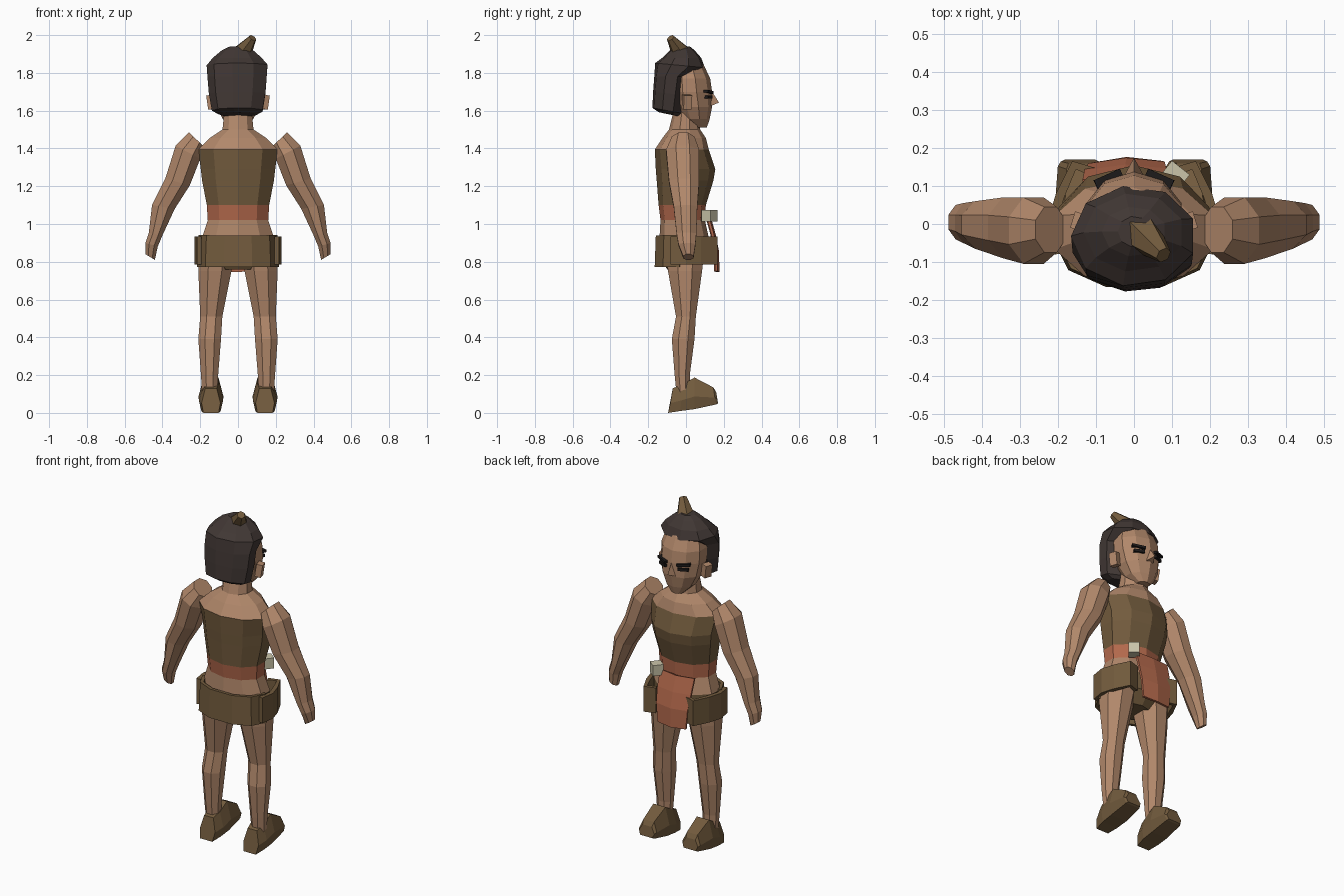
import bpy, bmesh, math
from mathutils import Vector, Matrix

cube = bpy.data.objects.get("Cube")
if cube:
    bpy.data.objects.remove(cube, do_unlink=True)


def material(name, rgb):
    m = bpy.data.materials.new(name)
    m.use_nodes = True
    m.diffuse_color = (*rgb, 1)
    m.node_tree.nodes["Principled BSDF"].inputs["Base Color"].default_value = (*rgb, 1)
    return m


SKIN = material("skin", (0.44, 0.245, 0.145))
HIDE = material("brown hide", (0.17, 0.105, 0.047))
CLOTH = material("rust cloth", (0.45, 0.14, 0.072))
HAIR = material("dark hair", (0.052, 0.038, 0.034))
BONE = material("pale bone", (0.6, 0.56, 0.4))
BLACK = material("eye black", (0.012, 0.01, 0.01))


def finish(name, bm, mats):
    bmesh.ops.recalc_face_normals(bm, faces=bm.faces)
    me = bpy.data.meshes.new(name)
    bm.to_mesh(me)
    bm.free()
    for m in mats:
        me.materials.append(m)
    ob = bpy.data.objects.new(name, me)
    bpy.context.collection.objects.link(ob)
    return ob


def loft(name, rings, mats, n=8, side=1, bands=None):
    """Skin rings (x0, x1, z0, z1, y0, y1, lift): z runs z0..z1 across x, lift tilts along y."""
    bm = bmesh.new()
    angles = [2 * math.pi * (i + 0.5) / n for i in range(n)]
    mx, my = max(map(math.cos, angles)), max(map(math.sin, angles))
    loops = []
    for x0, x1, z0, z1, y0, y1, *lift in rings:
        loop = []
        for a in angles:
            u, v = math.cos(a) / mx, math.sin(a) / my
            z = (z0 + z1) / 2 + u * (z1 - z0) / 2 + v * sum(lift)
            x = (x0 + x1) / 2 + u * (x1 - x0) / 2
            loop.append(bm.verts.new((side * x, (y0 + y1) / 2 + v * (y1 - y0) / 2, z)))
        loops.append(loop)
    for k, (a, b) in enumerate(zip(loops, loops[1:])):
        for i in range(n):
            j = (i + 1) % n
            f = bm.faces.new((a[i], a[j], b[j], b[i]))
            f.material_index = bands[k] if bands else 0
    bm.faces.new(loops[0]).material_index = bands[0] if bands else 0
    bm.faces.new(loops[-1]).material_index = bands[-1] if bands else 0
    return finish(name, bm, mats)


def level(w, z, y0, y1, lift=0):
    return (-w, w, z, z, y0, y1, lift)


def sheet(name, rows, mat, thickness):
    """Grid of points thickened into a panel."""
    bm = bmesh.new()
    grid = [[bm.verts.new(p) for p in row] for row in rows]
    for r, s in zip(grid, grid[1:]):
        for i in range(len(r) - 1):
            bm.faces.new((r[i], r[i + 1], s[i + 1], s[i]))
    ob = finish(name, bm, [mat])
    mod = ob.modifiers.new("thickness", "SOLIDIFY")
    mod.thickness, mod.offset = thickness, 0
    return ob


def block(name, center, size, mat, turn=0, tilt=0):
    bm = bmesh.new()
    bmesh.ops.create_cube(bm, size=1)
    bm.transform(Matrix.Translation(center) @ Matrix.Rotation(turn, 4, "Z")
                 @ Matrix.Rotation(tilt, 4, "Y") @ Matrix.Diagonal((*size, 1)))
    return finish(name, bm, [mat])


# Torso: hide loincloth base, bare hips, belt, tunic, bare shoulders and neck
loft("torso", [
    level(0.10, 0.76, -0.10, 0.07), level(0.19, 0.83, -0.14, 0.12),
    level(0.19, 0.93, -0.14, 0.12), level(0.16, 1.02, -0.135, 0.10),
    level(0.165, 1.10, -0.145, 0.105), level(0.19, 1.23, -0.155, 0.145),
    level(0.197, 1.29, -0.16, 0.155), level(0.21, 1.395, -0.165, 0.12),
    level(0.15, 1.455, -0.125, 0.105), level(0.082, 1.50, -0.09, 0.075),
    level(0.07, 1.62, -0.06, 0.06)],
    [SKIN, HIDE, CLOTH], n=10, bands=[1, 1, 0, 2, 1, 1, 1, 0, 0, 0])

# Head
loft("head", [
    level(0.035, 1.51, 0.045, 0.11), level(0.08, 1.555, -0.03, 0.125),
    level(0.112, 1.62, -0.07, 0.138), level(0.125, 1.70, -0.10, 0.138),
    level(0.125, 1.77, -0.10, 0.128), level(0.105, 1.84, -0.09, 0.095),
    level(0.05, 1.88, -0.05, 0.05)], [SKIN], n=10)

# Nose wedge
bm = bmesh.new()
tip, bridge, left, right = [bm.verts.new(p) for p in (
    (0, 0.175, 1.643), (0, 0.128, 1.715), (0.03, 0.12, 1.62), (-0.03, 0.12, 1.62))]
for f in ((tip, bridge, left), (tip, right, bridge), (tip, left, right), (bridge, right, left)):
    bm.faces.new(f)
finish("nose", bm, [SKIN])

# Hair shell: falls behind the ears, comes forward over the forehead
loft("hair", [
    level(0.095, 1.58, -0.145, -0.03, -0.012), level(0.13, 1.60, -0.178, -0.015, -0.015),
    level(0.145, 1.69, -0.174, 0.0, -0.01), level(0.152, 1.78, -0.168, 0.015),
    level(0.156, 1.84, -0.163, 0.10, -0.012), level(0.125, 1.88, -0.125, 0.08),
    level(0.08, 1.92, -0.085, 0.045), level(0.04, 1.94, -0.06, 0.02)], [HAIR], n=9)

# Tied topknot leaning back and to one side
base, end = Vector((0.01, -0.015, 1.89)), Vector((0.078, -0.082, 1.985))
bm = bmesh.new()
bmesh.ops.create_cone(bm, cap_ends=True, segments=6, radius1=0.06, radius2=0.022,
                      depth=(end - base).length)
bm.transform(Matrix.Translation((base + end) / 2)
             @ (end - base).to_track_quat("Z", "Y").to_matrix().to_4x4())
finish("topknot", bm, [HIDE])

for side, label in ((1, "left"), (-1, "right")):
    # Ears, brows and eyes
    block(label + "_ear", (side * 0.14, 0.005, 1.645), (0.035, 0.045, 0.075), SKIN,
          side * 0.3, side * 0.15)
    block(label + "_brow", (side * 0.066, 0.117, 1.70), (0.075, 0.03, 0.014), BLACK,
          -side * 0.42, -side * 0.1)
    block(label + "_eye", (side * 0.064, 0.118, 1.673), (0.06, 0.024, 0.016), BLACK,
          -side * 0.42)

    # Arm from shoulder cap to fist
    loft(label + "_arm", [
        (0.18, 0.26, 1.41, 1.485, -0.075, 0.045), (0.20, 0.33, 1.345, 1.415, -0.105, 0.07),
        (0.255, 0.385, 1.205, 1.24, -0.09, 0.07), (0.335, 0.455, 1.08, 1.10, -0.065, 0.06),
        (0.40, 0.472, 0.94, 0.955, -0.05, 0.055), (0.425, 0.49, 0.88, 0.90, -0.04, 0.05),
        (0.44, 0.49, 0.81, 0.84, -0.015, 0.04)], [SKIN], side=side)

    # Leg from hip to ankle
    loft(label + "_leg", [
        (0.02, 0.205, 0.84, 0.84, -0.105, 0.095), (0.035, 0.21, 0.75, 0.75, -0.095, 0.085),
        (0.083, 0.20, 0.51, 0.51, -0.053, 0.052), (0.09, 0.21, 0.39, 0.39, -0.075, 0.045),
        (0.105, 0.196, 0.20, 0.20, -0.06, 0.02), (0.11, 0.19, 0.10, 0.10, -0.05, 0.02)],
        [SKIN], side=side)

    # Shoe: sections from heel to toe (y, sole z, top z, half width)
    bm = bmesh.new()
    loops = []
    for y0, y1, z0, z1, w in ((-0.095, -0.07, 0.0, 0.13, 0.05), (-0.03, -0.02, 0.01, 0.15, 0.064),
                              (0.045, 0.045, 0.02, 0.187, 0.066), (0.16, 0.145, 0.045, 0.135, 0.058),
                              (0.17, 0.16, 0.05, 0.11, 0.05)):
        zm, ym = z0 + 0.4 * (z1 - z0), (y0 + y1) / 2
        loops.append([bm.verts.new((side * (0.143 + u * w), y, z)) for u, y, z in (
            (-0.8, y0, z0), (0.8, y0, z0), (1, ym, zm), (0.6, y1, z1), (-0.6, y1, z1), (-1, ym, zm))])
    for a, b in zip(loops, loops[1:]):
        for i in range(6):
            bm.faces.new((a[i], a[i - 1], b[i - 1], b[i]))
    bm.faces.new(loops[0])
    bm.faces.new(loops[-1])
    finish(label + "_shoe", bm, [HIDE])

    # Hide flap wrapping from hip to front
    outline = [(0.205, -0.08), (0.218, 0.0), (0.195, 0.075), (0.158, 0.155), (0.10, 0.135)]
    sheet(label + "_flap", [[(side * x, y, z) for x, y in outline] for z in (0.935, 0.785)],
          HIDE, 0.024)

# Back panel of the skirt
back = [(-0.20, -0.03), (-0.16, -0.11), (-0.07, -0.15), (0.07, -0.15), (0.16, -0.11), (0.20, -0.03)]
sheet("skirt_back", [[(x * k, y * k, z) for x, y in back] for z, k in ((0.94, 1.0), (0.772, 1.04))],
      HIDE, 0.02)

# Hanging cloth at the front
sheet("hanging_cloth", [
    [(x0, y - 0.015, z), ((x0 + x1) / 2, y, z - 0.005), (x1, y - 0.01, z)]
    for x0, x1, y, z in ((-0.135, 0.085, 0.125, 1.04), (-0.13, 0.085, 0.15, 0.95),
                         (-0.12, 0.08, 0.168, 0.86), (-0.11, 0.07, 0.17, 0.75))], CLOTH, 0.014)

# Belt toggle
block("belt_toggle", (0.105, 0.125, 1.043), (0.06, 0.06, 0.062), BONE, 0.9)
